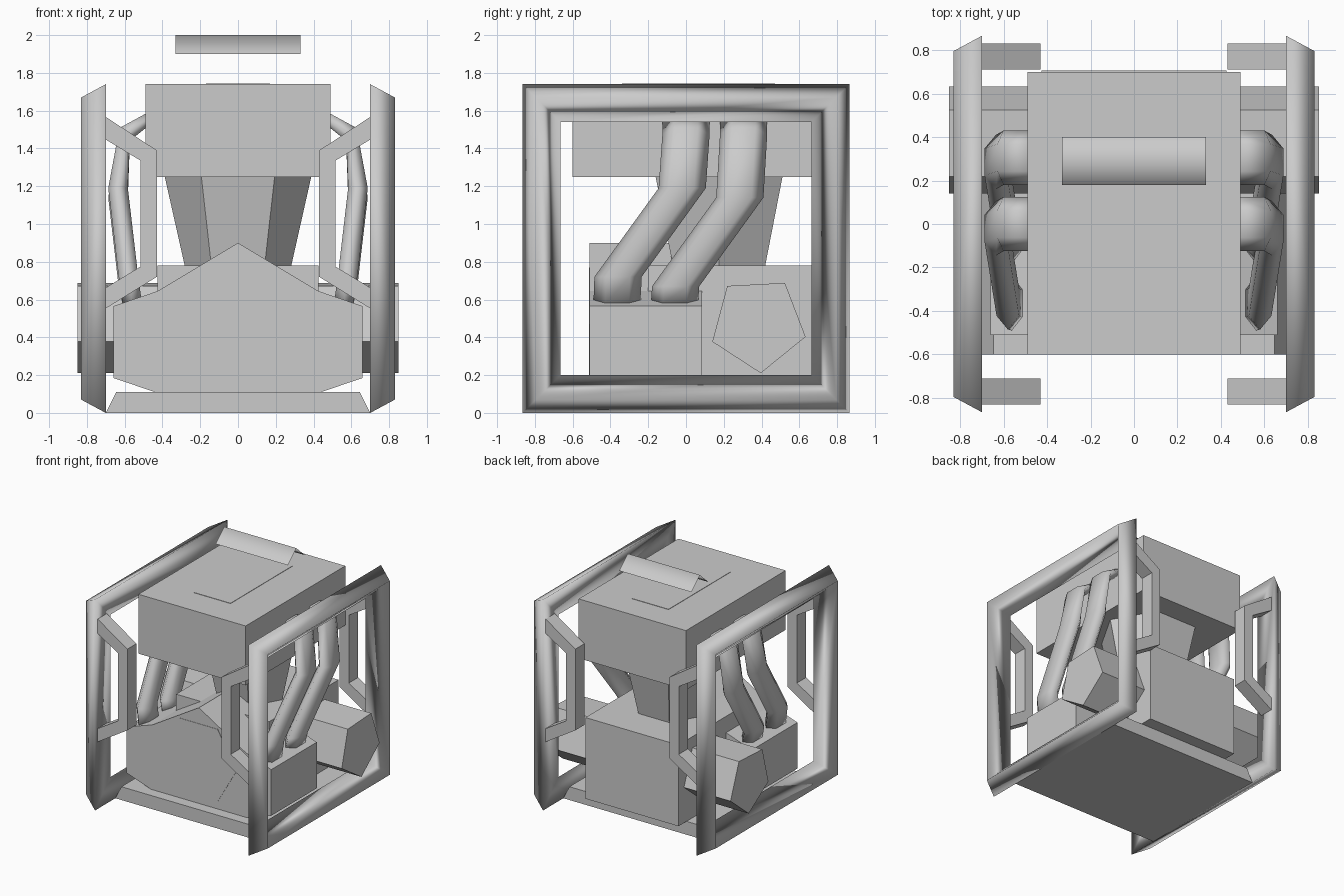
import bpy, bmesh, math
from mathutils import Vector

cube = bpy.data.objects.get("Cube")
if cube:
    bpy.data.objects.remove(cube, do_unlink=True)

grey = bpy.data.materials.new("plain grey")
grey.use_nodes = True
grey.diffuse_color = (0.6, 0.6, 0.6, 1)
grey.node_tree.nodes["Principled BSDF"].inputs["Base Color"].default_value = (0.6, 0.6, 0.6, 1)


def finish(name, bm, smooth=False, closed=True):
    if closed:
        bmesh.ops.recalc_face_normals(bm, faces=bm.faces)
    for f in bm.faces:
        f.smooth = smooth
    mesh = bpy.data.meshes.new(name)
    bm.to_mesh(mesh)
    bm.free()
    mesh.materials.append(grey)
    obj = bpy.data.objects.new(name, mesh)
    bpy.context.collection.objects.link(obj)
    return obj


def loft(name, rings, smooth=False, caps=True, loop=False):
    """Skin a list of closed rings of points."""
    bm = bmesh.new()
    rows = [[bm.verts.new(p) for p in ring] for ring in rings]
    n = len(rows[0])
    pairs = list(zip(rows, rows[1:]))
    if loop:
        pairs.append((rows[-1], rows[0]))
    for a, b in pairs:
        for i in range(n):
            j = (i + 1) % n
            bm.faces.new((a[i], a[j], b[j], b[i]))
    if caps and not loop:
        bm.faces.new(rows[0])
        bm.faces.new(rows[-1])
    return finish(name, bm, smooth)


def prism(name, outline, axis, lo, hi):
    """Extrude a 2D outline along x, y or z."""
    place = {"x": lambda p, d: (d, p[0], p[1]),
             "y": lambda p, d: (p[0], d, p[1]),
             "z": lambda p, d: (p[0], p[1], d)}[axis]
    return loft(name, [[place(p, d) for p in outline] for d in (lo, hi)])


def box(name, x, y, z):
    return prism(name, [(x[0], y[0]), (x[1], y[0]), (x[1], y[1]), (x[0], y[1])], "z", *z)


def ngon(n, radius, start=0.0, centre=(0, 0)):
    return [(centre[0] + radius * math.cos(start + math.tau * i / n),
             centre[1] + radius * math.sin(start + math.tau * i / n)) for i in range(n)]


def mirrored(half):
    return half + [(-x, z) for x, z in reversed(half) if x > 0]


# Base plate and engine block
prism("base_plate", mirrored([(0.70, 0), (0.645, 0.11)]), "y", -0.6, 0.6)
box("engine_block", (-0.425, 0.425), (-0.2, 0.705), (0.11, 0.78))

# Front housing with a peaked top and a flush hexagonal cover
prism("front_housing", mirrored([(0, 0.9), (0.425, 0.645), (0.66, 0.565),
                                 (0.66, 0.185), (0.44, 0.11)]), "y", -0.51, 0.085)
prism("front_cover", ngon(6, 0.345, 0, (0, 0.47)), "y", -0.513, -0.505)

# Tapered six-sided neck between engine and tank
loft("neck", [[(x, y, z) for x, y in ngon(6, r, 0, (0, 0.175))]
              for r, z in ((0.28, 0.77), (0.39, 1.26))])

# Tank with a flush lid panel
box("tank", (-0.49, 0.49), (-0.6, 0.7), (1.25, 1.74))
box("tank_lid", (-0.17, 0.17), (-0.34, 0.47), (1.736, 1.743))

# Open bent sheet forming the top grip
bm = bmesh.new()
rows = [[bm.verts.new((x, y, z)) for x in (-0.33, 0.33)]
        for y, z in ((0.18, 1.9), (0.29, 2.0), (0.40, 1.9))]
for a, b in zip(rows, rows[1:]):
    bm.faces.new((a[0], a[1], b[1], b[0]))
finish("top_grip", bm, smooth=True, closed=False)

# Five-sided cross cylinder
prism("cross_cylinder", ngon(5, 0.26, math.radians(-87), (0.382, 0.47)), "x", -0.85, 0.85)

# Pipe stations: x, y, z, tilt of the flat section from vertical, half thickness
PIPE = [(0.46, 0.0, 1.565, 90, 0.04), (0.60, 0.0, 1.475, 50, 0.05),
        (0.635, -0.02, 1.19, 0, 0.06), (0.58, -0.36, 0.72, 0, 0.06),
        (0.56, -0.365, 0.58, 0, 0.06)]

for side, s in (("left", 1), ("right", -1)):
    # Square side frame with a triangular section
    rings = []
    for u, v in ((-1, -1), (1, -1), (1, 1), (-1, 1)):
        rings.append([(s * x, u * r, 0.87 + v * (r + 0.005))
                      for x, r in ((0.70, 0.865), (0.83, 0.795), (0.70, 0.665))])
    loft(side + "_frame", rings, smooth=True, loop=True)

    # Front and back bracket handles
    bracket = [(0.705, 1.57), (0.43, 1.39), (0.43, 0.72), (0.705, 0.55),
               (0.705, 0.66), (0.515, 0.775), (0.515, 1.335), (0.705, 1.45)]
    for end, e in (("front", -1), ("back", 1)):
        prism(f"{side}_{end}_bracket", [(s * x, z) for x, z in bracket],
              "y", e * 0.71, e * 0.83)

    # Two flattened pipes running from the tank down to the housing
    for label, shift, drop in (("front", 0.0, 0.0), ("rear", 0.305, 0.05)):
        rings = []
        for i, (x, y, z, tilt, half) in enumerate(PIPE):
            t = math.radians(tilt)
            out = Vector((math.cos(t), 0, math.sin(t)))
            centre = Vector((x, y + shift, z - (drop if i in (2, 3) else 0)))
            ring = [centre + out * (q * half) + Vector((0, p * 0.125, 0))
                    for p, q in ngon(6, 1.0)]
            rings.append([(s * p.x, p.y, p.z) for p in ring])
        loft(f"{side}_{label}_pipe", rings, smooth=True)
